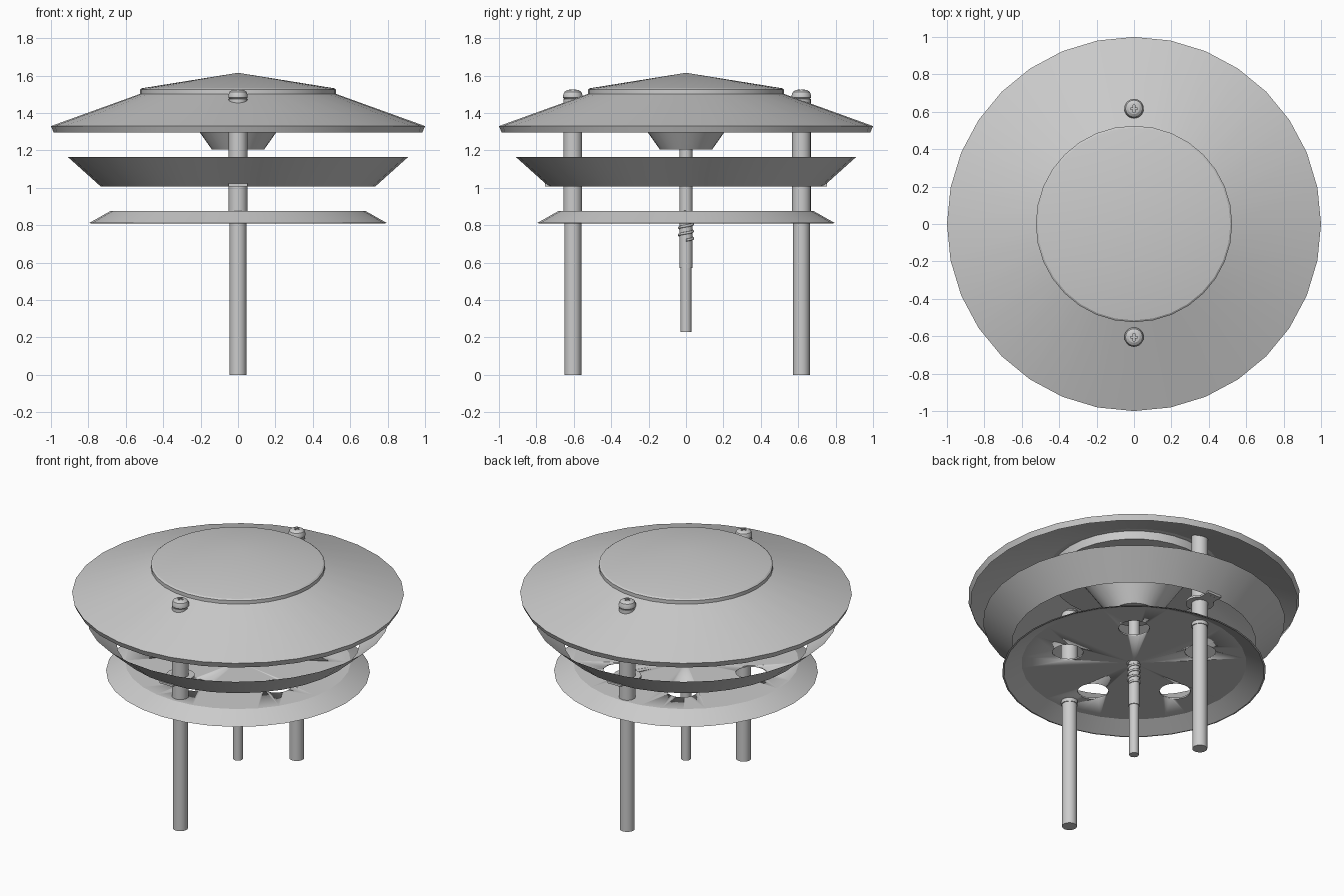
import bpy, bmesh
from math import cos, sin, pi, radians

if "Cube" in bpy.data.objects:
    bpy.data.objects.remove(bpy.data.objects["Cube"])


def lathe(name, profile, x=0, y=0, segs=32, closed=False):
    """Revolve (radius, z) points about a vertical axis through x, y."""
    bm = bmesh.new()
    vs = [bm.verts.new((r, 0, z)) for r, z in profile]
    pairs = list(zip(vs, vs[1:]))
    if closed:
        pairs.append((vs[-1], vs[0]))
    es = [bm.edges.new(p) for p in pairs]
    bmesh.ops.spin(bm, geom=vs + es, cent=(0, 0, 0), axis=(0, 0, 1),
                   angle=2 * pi, steps=segs)
    bmesh.ops.remove_doubles(bm, verts=bm.verts, dist=1e-4)
    bmesh.ops.recalc_face_normals(bm, faces=bm.faces)
    me = bpy.data.meshes.new(name)
    bm.to_mesh(me)
    bm.free()
    ob = bpy.data.objects.new(name, me)
    bpy.context.collection.objects.link(ob)
    ob.location = (x, y, 0)
    smooth(ob)
    return ob


def activate(ob):
    bpy.ops.object.select_all(action='DESELECT')
    ob.select_set(True)
    bpy.context.view_layer.objects.active = ob


def smooth(ob):
    activate(ob)
    bpy.ops.object.shade_smooth_by_angle(angle=radians(25))


def rod(name, r, z0, z1, x=0, y=0, segs=24):
    return lathe(name, [(0, z0), (r, z0), (r, z1), (0, z1)], x, y, segs)


def box(name, loc, size):
    bpy.ops.mesh.primitive_cube_add(size=1, location=loc)
    ob = bpy.context.object
    ob.name = name
    ob.scale = size
    return ob


def combine(ob, others, operation):
    """Apply a boolean with each helper, then remove the helper."""
    for other in others:
        other.hide_render = True
        bpy.context.view_layer.update()
        activate(ob)
        mod = ob.modifiers.new("bool", 'BOOLEAN')
        mod.operation = operation
        mod.solver = 'EXACT'
        mod.object = other
        bpy.ops.object.modifier_apply(modifier=mod.name)
        bpy.data.objects.remove(other)


# sloping roof with a turned-in lip
lathe("roof", [(0.51, 1.507), (1.0, 1.33), (0.985, 1.295)])

# conical lid, its drum below the roof, and the hub funnel
lathe("lid_and_hub", [(0, 1.615), (0.515, 1.532), (0.525, 1.525), (0.525, 1.502),
                      (0.50, 1.50), (0.49, 1.45), (0.31, 1.45),
                      (0.20, 1.29), (0.14, 1.205), (0, 1.205)])

# flared middle ring
lathe("middle_ring", [(0.91, 1.165), (0.735, 1.008)])

# lower plate with skirt and five holes
plate = lathe("lower_plate", [(0, 0.877), (0.68, 0.877), (0.795, 0.812),
                              (0.785, 0.81), (0.678, 0.868), (0, 0.868)])
holes = []
for i in range(5):
    a = radians(50 + 72 * i)
    holes.append(rod("hole_cutter", 0.093, 0.8, 0.95, 0.42 * cos(a), 0.42 * sin(a)))
combine(plate, holes, 'DIFFERENCE')

# central rod, two diameters
rod("centre_rod", 0.034, 0.57, 1.21)
rod("centre_rod_tip", 0.029, 0.23, 0.57)

# coil on the central rod
curve = bpy.data.curves.new("coil", 'CURVE')
curve.dimensions = '3D'
curve.bevel_depth = 0.007
curve.bevel_resolution = 2
curve.use_fill_caps = True
turns, steps = 4, 20
spline = curve.splines.new('POLY')
spline.points.add(turns * steps)
for i, p in enumerate(spline.points):
    a = 2 * pi * i / steps
    p.co = (0.037 * cos(a), 0.037 * sin(a), 0.72 + 0.038 * i / steps, 1)
coil = bpy.data.objects.new("coil", curve)
bpy.context.collection.objects.link(coil)
activate(coil)
bpy.ops.object.convert(target='MESH')

# front and back posts with sleeves, ring brackets and screws
for side, s in (("front", -1), ("back", 1)):
    y = 0.006 + s * 0.611
    rod(side + "_post", 0.045, 0, 0.85, 0, y)
    rod(side + "_sleeve", 0.05, 0.845, 1.475, 0, y)

    bracket = rod(side + "_bracket", 0.085, 1.008, 1.022, 0, y)
    tab = box("tab", (0, s * 0.69, 1.015), (0.1, 0.13, 0.0139))
    combine(bracket, [tab], 'UNION')

    screw = lathe(side + "_screw", [(0, 1.47), (0.04, 1.47), (0.052, 1.482),
                                    (0.052, 1.495), (0.045, 1.513),
                                    (0.03, 1.523), (0, 1.527)], 0, y, 24)
    slots = [box("slot_cutter", (0, y, 1.523), size)
             for size in ((0.04, 0.009, 0.02), (0.009, 0.04, 0.02))]
    combine(screw, slots, 'DIFFERENCE')
